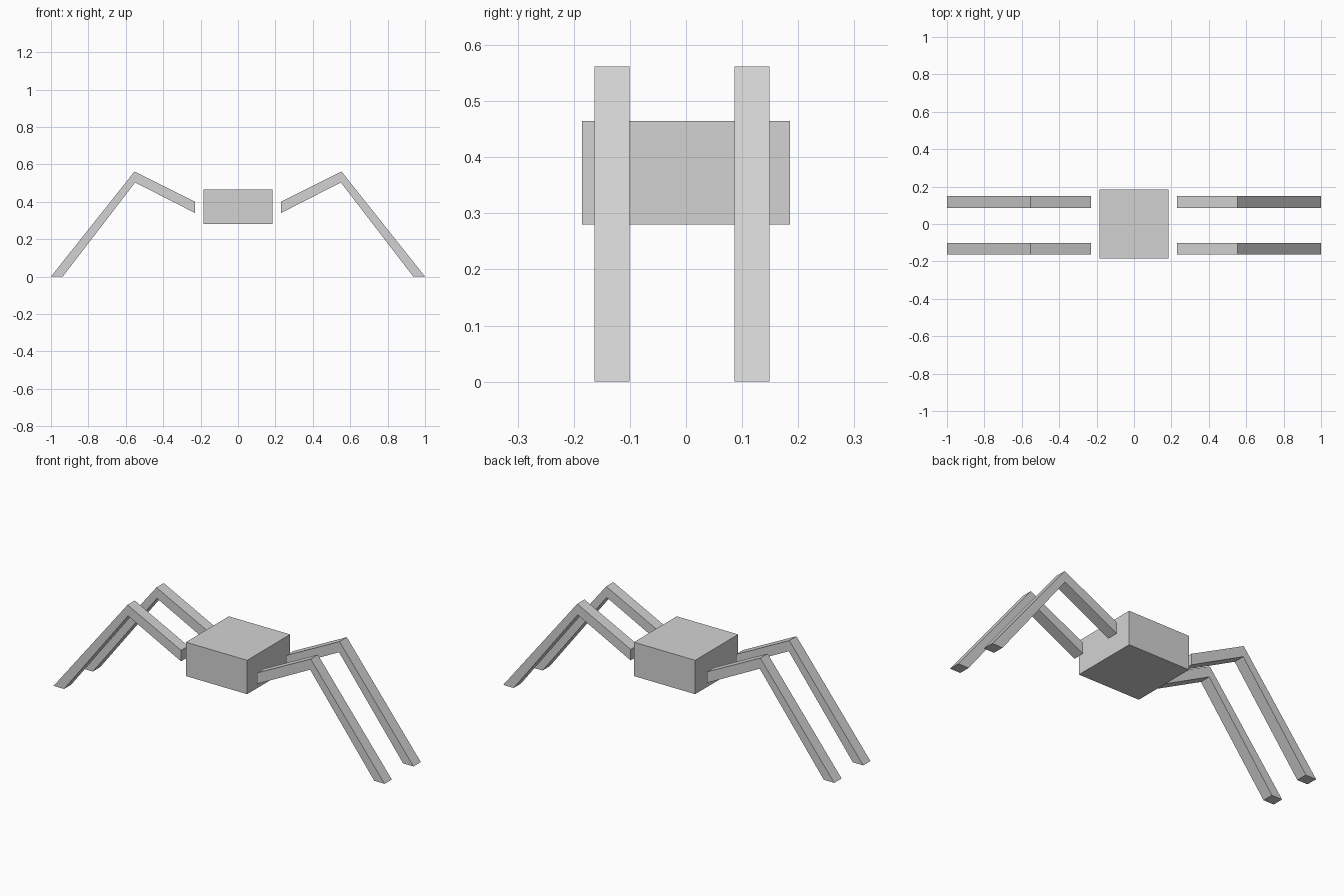
import bpy
import bmesh

cube = bpy.data.objects.get("Cube")
if cube:
    bpy.data.objects.remove(cube, do_unlink=True)

# One plain grey for everything
grey = bpy.data.materials.new("light grey")
grey.use_nodes = True
colour = (0.65, 0.65, 0.65, 1.0)
grey.diffuse_color = colour
grey.node_tree.nodes["Principled BSDF"].inputs["Base Color"].default_value = colour


def extrude_profile(name, profile, y0, y1):
    """Solid made by extruding an x-z outline from y0 to y1."""
    bm = bmesh.new()
    face = bm.faces.new([bm.verts.new((x, y0, z)) for x, z in profile])
    result = bmesh.ops.extrude_face_region(bm, geom=[face])
    moved = [g for g in result["geom"] if isinstance(g, bmesh.types.BMVert)]
    bmesh.ops.translate(bm, verts=moved, vec=(0, y1 - y0, 0))
    bmesh.ops.recalc_face_normals(bm, faces=bm.faces)
    mesh = bpy.data.meshes.new(name)
    bm.to_mesh(mesh)
    bm.free()
    mesh.materials.append(grey)
    obj = bpy.data.objects.new(name, mesh)
    bpy.context.collection.objects.link(obj)
    return obj


# Box body
B = 0.185
extrude_profile("body", [(-B, 0.28), (B, 0.28), (B, 0.465), (-B, 0.465)], -B, B)

# Bent legs: short rise to the knee, long slope to a flat foot
leg = [(0.23, 0.34), (0.55, 0.503), (0.937, 0.0),
       (1.0, 0.0), (0.553, 0.562), (0.23, 0.40)]
for end, y0, y1 in (("front", -0.163, -0.101), ("back", 0.086, 0.149)):
    for side, s in (("left", 1), ("right", -1)):
        extrude_profile(f"{end}_{side}_leg", [(s * x, z) for x, z in leg], y0, y1)
